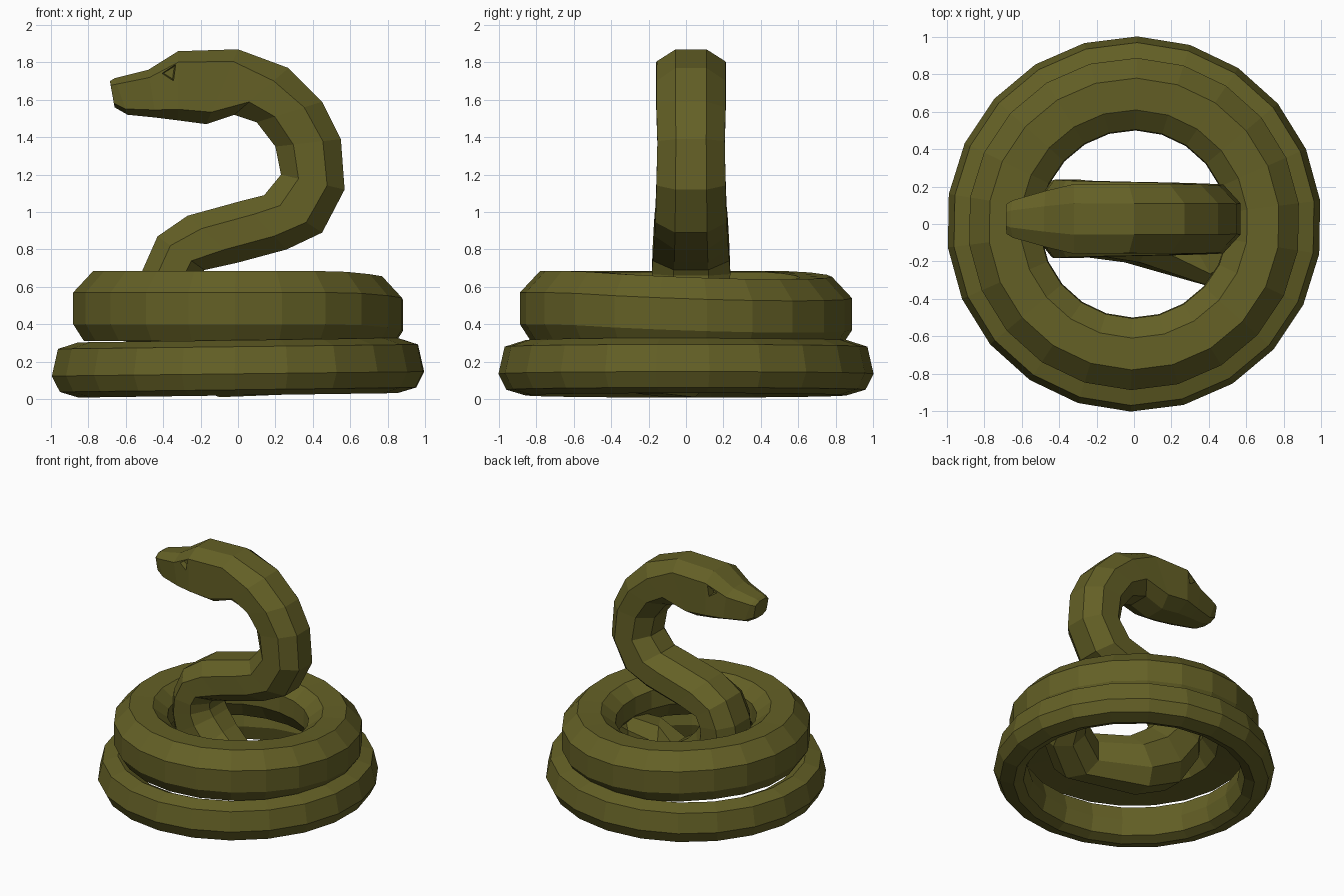
import bpy, bmesh
from math import cos, sin, pi, radians
from mathutils import Vector

cube = bpy.data.objects.get("Cube")
if cube:
    bpy.data.objects.remove(cube, do_unlink=True)

# One olive skin colour
olive = bpy.data.materials.new("olive_skin")
colour = (0.127, 0.117, 0.019, 1)
olive.use_nodes = True
olive.diffuse_color = colour
for node in olive.node_tree.nodes:
    if node.type == "BSDF_PRINCIPLED":
        node.inputs["Base Color"].default_value = colour
        node.inputs["Roughness"].default_value = 0.8


def loft(name, rings, closed=False):
    """Skin a list of equal-sized point rings into one flat-shaded object."""
    bm = bmesh.new()
    loops = [[bm.verts.new(p) for p in ring] for ring in rings]
    count = len(loops[0])
    pairs = list(zip(loops, loops[1:]))
    if closed:
        pairs.append((loops[-1], loops[0]))
    else:
        bm.faces.new(loops[0])
        bm.faces.new(loops[-1])
    for a, b in pairs:
        for i in range(count):
            j = (i + 1) % count
            bm.faces.new((a[i], a[j], b[j], b[i]))
    bmesh.ops.recalc_face_normals(bm, faces=bm.faces)
    mesh = bpy.data.meshes.new(name)
    bm.to_mesh(mesh)
    bm.free()
    mesh.materials.append(olive)
    obj = bpy.data.objects.new(name, mesh)
    bpy.context.collection.objects.link(obj)
    return obj


def coil(name, profile, lift, segments=22):
    """Revolve a (radius, height) profile, raised by lift(angle)."""
    rings = []
    for s in range(segments):
        a = radians(89) + 2 * pi * s / segments
        rings.append([(r * cos(a), r * sin(a), z + lift(a)) for r, z in profile])
    return loft(name, rings, closed=True)


def octagon(centre, u, v, edge=0.45, k=0.45):
    """Eight-sided section spanned by half-axes u and v; edge sets the side height."""
    shape = [(1, k), (edge, 1), (-edge, 1), (-1, k),
             (-1, -k), (-edge, -1), (edge, -1), (1, -k)]
    return [centre + u * a + v * b for a, b in shape]


# Resting coils
coil("lower_coil",
     [(1.003, .135), (.97, .28), (.86, .315), (.79, .28),
      (.76, .16), (.79, .05), (.86, .02), (.96, .05)],
     lambda a: 0.012 * cos(a))
coil("upper_coil",
     [(.888, .4), (.888, .57), (.78, .685), (.61, .68),
      (.505, .6), (.5, .46), (.6, .325), (.83, .31)],
     lambda a: -0.045 * max(0, cos(a - radians(42))))

sections = []

# Body leaving the upper coil, dropping to the ground and crossing the middle
path = [(.62, .4, .48, .11), (.68, .15, .41, .13), (.6, -.07, .29, .155),
        (.37, -.2, .2, .17)]
points = [Vector(p[:3]) for p in path]
for i, p in enumerate(points):
    t = points[min(i + 1, len(points) - 1)] - points[max(i - 1, 0)]
    half = path[i][3]
    side = Vector((t.y, -t.x, 0)).normalized() * half
    sections.append(octagon(p, Vector((0, 0, half)), side))

# Raised neck: outer x, z, inner x, z, y, half width
neck = [
    (-.1, .01, .08, .36, -.03, .175),
    (-.35, .12, -.08, .47, .01, .185),
    (-.5, .36, -.17, .56, .027, .2),
    (-.53, .54, -.2, .61, .027, .205),
    (-.51, .69, -.2, .66, .027, .21),
    (-.43, .87, -.18, .69, .027, .205),
    (-.27, .98, 0, .73, .027, .2),
    (.02, 1.06, .26, .8, .027, .195),
    (.14, 1.09, .45, .89, .027, .19),
    (.23, 1.2, .57, 1.12, .027, .185),
    (.2, 1.35, .55, 1.39, .027, .18),
    (.1, 1.48, .45, 1.59, .027, .185),
    (-.02, 1.52, .27, 1.77, .027, .185),
]
# Head: jaw x, z, crown x, z, y, half width
head = [
    (-.17, 1.47, 0, 1.87, .027, .183),
    (-.32, 1.49, -.32, 1.86, .027, .187),
    (-.44, 1.505, -.48, 1.76, .027, .15),
    (-.59, 1.52, -.66, 1.715, .027, .1),
    (-.66, 1.56, -.685, 1.7, .027, .08),
]
for part, edge in ((neck, .45), (head, .68)):
    for px, pz, qx, qz, y, half in part:
        p, q = Vector((px, y, pz)), Vector((qx, y, qz))
        sections.append(octagon((p + q) / 2, (q - p) / 2, Vector((0, half, 0)), edge))
snake = loft("neck_and_head", sections)

# Sunken triangular eyes
triangle = [(-.055, -.005), (.04, .055), (.025, -.055)]
for side in (-1, 1):
    rings = [[(-.365 + x * s, .027 + side * y, 1.745 + z * s) for x, z in triangle]
             for s, y in ((1.1, .26), (.6, .13))]
    cutter = loft("eye_cutter", rings)
    cutter.hide_render = True
    cut = snake.modifiers.new("eye_socket", "BOOLEAN")
    cut.operation = "DIFFERENCE"
    cut.object = cutter
    bpy.context.view_layer.update()
    graph = bpy.context.evaluated_depsgraph_get()
    carved = bpy.data.meshes.new_from_object(snake.evaluated_get(graph))
    snake.modifiers.clear()
    snake.data = carved
    bpy.data.objects.remove(cutter, do_unlink=True)
